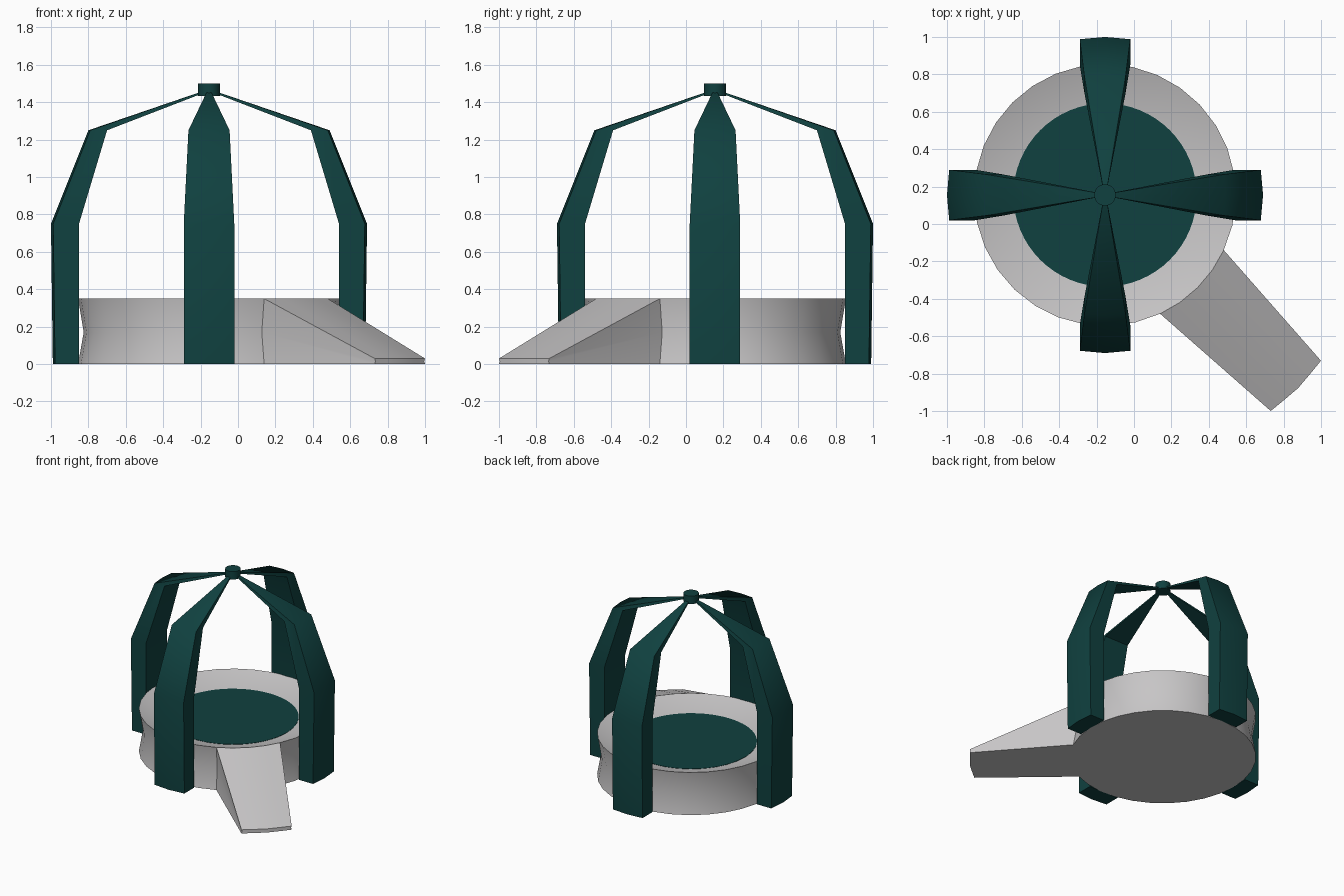
import bpy
import bmesh
from math import sin, cos, pi, radians
from mathutils import Matrix, Vector

cube = bpy.data.objects.get("Cube")
if cube:
    bpy.data.objects.remove(cube, do_unlink=True)

CENTRE = Vector((-0.155, 0.155, 0))


def material(name, rgb):
    m = bpy.data.materials.new(name)
    m.use_nodes = True
    m.diffuse_color = (*rgb, 1)
    bsdf = m.node_tree.nodes["Principled BSDF"]
    bsdf.inputs["Base Color"].default_value = (*rgb, 1)
    bsdf.inputs["Roughness"].default_value = 0.7
    return m


GREEN = material("dark_green", (0.005, 0.052, 0.05))
GREY = material("light_grey", (0.57, 0.56, 0.565))


def finish(name, bm, mat, turn=0.0, angle=40):
    """Turn the mesh about the hub axis, move it to the hub and add it."""
    bmesh.ops.recalc_face_normals(bm, faces=bm.faces)
    bm.transform(Matrix.Translation(CENTRE) @ Matrix.Rotation(turn, 4, "Z"))
    mesh = bpy.data.meshes.new(name)
    bm.to_mesh(mesh)
    bm.free()
    mesh.materials.append(mat)
    ob = bpy.data.objects.new(name, mesh)
    bpy.context.collection.objects.link(ob)
    bpy.ops.object.select_all(action="DESELECT")
    ob.select_set(True)
    bpy.context.view_layer.objects.active = ob
    bpy.ops.object.shade_smooth_by_angle(angle=radians(angle))
    return ob


def bridge(bm, a, b, closed=True):
    n = len(a)
    for i in range(n if closed else n - 1):
        j = (i + 1) % n
        bm.faces.new((a[i], a[j], b[j], b[i]))


# Round platform with a ramp, made along +x and then turned
R, RIM, WAIST = 0.70, 0.35, 0.17
bm = bmesh.new()
half = radians(20.1)
rim_angles = [half + (2 * pi - 2 * half) * i / 28 for i in range(29)]
ramp_angles = [-half + 2 * half * i / 4 for i in range(5)]
tip = [(1.443, -0.19), (1.452, -0.1), (1.46, 0), (1.452, 0.1), (1.443, 0.19)]


def polar(r, a, z):
    return bm.verts.new((r * cos(a), r * sin(a), z))


arc_top = [polar(R, a, RIM) for a in rim_angles]
arc_waist = [polar(R - 0.03, a, WAIST) for a in rim_angles]
arc_base = [polar(R, a, 0) for a in rim_angles]
tip_top = [bm.verts.new((x, y, 0.03)) for x, y in tip]
tip_waist = [bm.verts.new((x, y * 0.97, 0.015)) for x, y in tip]
tip_base = [bm.verts.new((x, y, 0)) for x, y in tip]
bridge(bm, arc_top + tip_top, arc_waist + tip_waist)
bridge(bm, arc_waist + tip_waist, arc_base + tip_base)
bm.faces.new(arc_base + tip_base)

# Ramp surface and the dished top
head = [arc_top[-1]] + [polar(R, a, RIM) for a in ramp_angles[1:-1]] + [arc_top[0]]
bridge(bm, head, tip_top, closed=False)
rim = arc_top[:-1] + head[:-1]
dish = [polar(0.45, a, 0.267) for a in rim_angles[:-1] + ramp_angles[:-1]]
bridge(bm, rim, dish)
bm.faces.new(dish)
finish("platform_with_ramp", bm, GREY, -pi / 4)

# Flat round floor set in the dish
bm = bmesh.new()
bmesh.ops.create_cone(bm, cap_ends=True, segments=64, radius1=0.49, radius2=0.49,
                      depth=0.02, matrix=Matrix.Translation((0, 0, 0.273)))
finish("round_floor", bm, GREEN)

# Four bent legs; each section is inner radius, outer radius, half width, height
SECTIONS = [
    (0.695, 0.835, 0.135, 0.0),
    (0.695, 0.845, 0.135, 0.75),
    (0.545, 0.645, 0.11, 1.25),
    (0.04, 0.045, 0.012, 1.455),
]
for k, side in enumerate(("left", "back", "right", "front")):
    bm = bmesh.new()
    rings = []
    for inner, outer, w, z in SECTIONS:
        bow = 0.09 * w
        drop = 0.01 if z > 1.4 else 0
        rings.append([bm.verts.new(p) for p in (
            (inner, -w, z - drop), (outer - bow, -w, z), (outer, 0, z),
            (outer - bow, w, z), (inner, w, z - drop))])
    for a, b in zip(rings, rings[1:]):
        bridge(bm, a, b)
    bm.faces.new(rings[0])
    bm.faces.new(rings[-1])
    finish(side + "_leg", bm, GREEN, k * pi / 2, 50)

# Hub joining the legs
bm = bmesh.new()
bmesh.ops.create_cone(bm, cap_ends=True, segments=16, radius1=0.058, radius2=0.058,
                      depth=0.065, matrix=Matrix.Translation((0, 0, 1.467)))
finish("top_hub", bm, GREEN)
